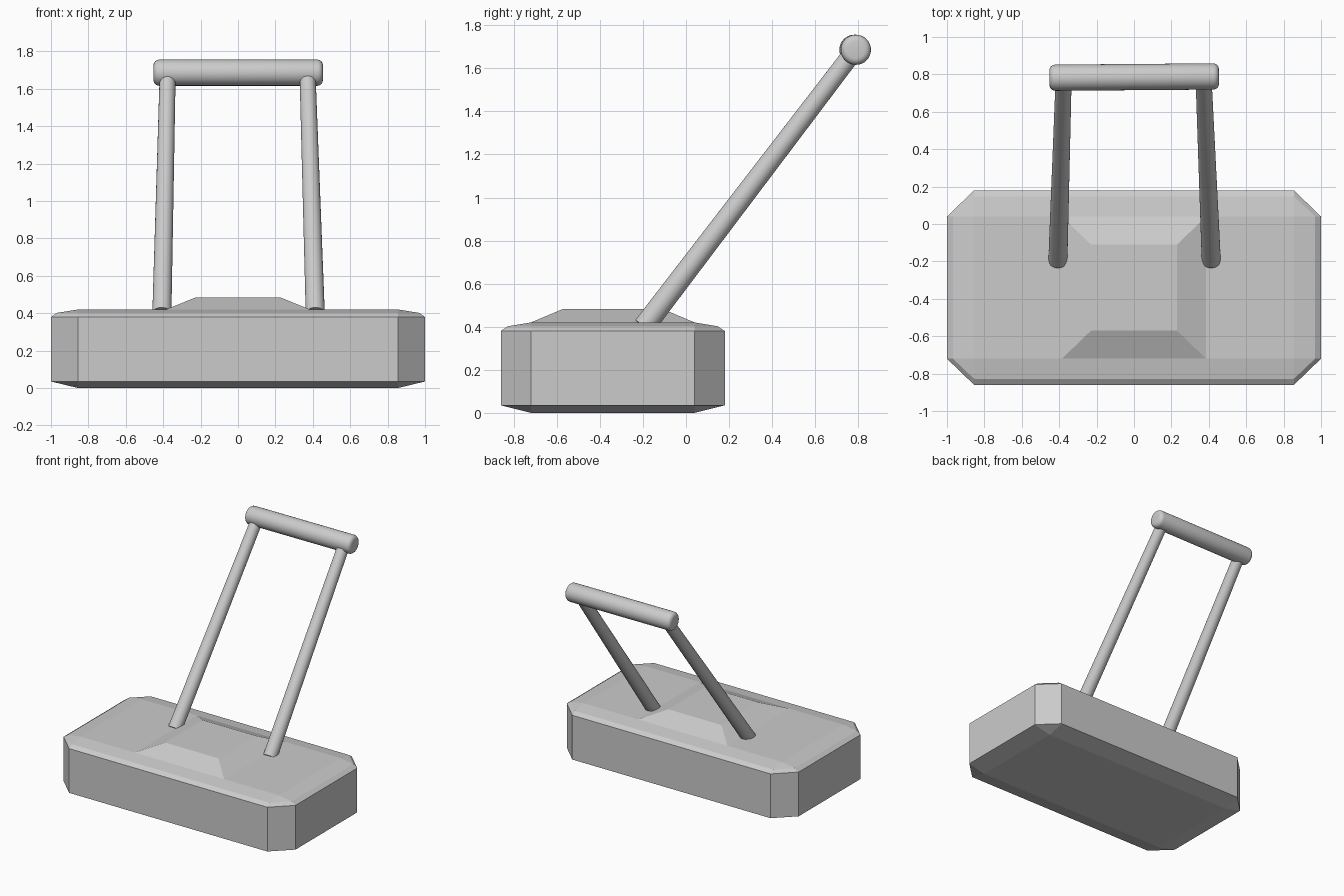
import bpy, bmesh, math
from mathutils import Vector

if "Cube" in bpy.data.objects:
    bpy.data.objects.remove(bpy.data.objects["Cube"])

YC = -0.34  # centre of the body in y


def finish(name, bm):
    bmesh.ops.recalc_face_normals(bm, faces=bm.faces)
    me = bpy.data.meshes.new(name)
    bm.to_mesh(me)
    bm.free()
    ob = bpy.data.objects.new(name, me)
    bpy.context.collection.objects.link(ob)
    return ob


def hull(name, rings):
    """Convex faceted solid; each ring is a quarter profile (x, y, z) mirrored four ways."""
    bm = bmesh.new()
    for x, y, z in rings:
        for sx in (-1, 1):
            for sy in (-1, 1):
                bm.verts.new((sx * x, YC + sy * y, z))
    bmesh.ops.convex_hull(bm, input=bm.verts[:])
    bmesh.ops.dissolve_limit(bm, angle_limit=math.radians(0.5),
                             verts=bm.verts[:], edges=bm.edges[:])
    return finish(name, bm)


def rod(name, a, b, profile, sides=32):
    """Smooth round rod from a to b; profile = (distance, radius), negative distance counts from b."""
    a, b = Vector(a), Vector(b)
    length = (b - a).length
    rot = (b - a).to_track_quat('Z', 'Y')
    bm = bmesh.new()
    loops = []
    for end, d, r in profile:
        t = length - d if end else d
        loops.append([bm.verts.new(a + rot @ Vector((r * math.cos(k), r * math.sin(k), t)))
                      for k in (2 * math.pi * i / sides for i in range(sides))])
    for lo, hi in zip(loops, loops[1:]):
        for i in range(sides):
            j = (i + 1) % sides
            bm.faces.new((lo[i], lo[j], hi[j], hi[i]))
    bm.faces.new(loops[0][::-1])
    bm.faces.new(loops[-1])
    ob = finish(name, bm)
    bpy.ops.object.select_all(action='DESELECT')
    ob.select_set(True)
    bpy.context.view_layer.objects.active = ob
    bpy.ops.object.shade_smooth_by_angle(angle=math.radians(40))
    return ob


# Chamfered body block
hull("body", [(0.855, 0.38, 0),
              (1, 0.38, 0.035), (0.855, 0.52, 0.035),
              (1, 0.38, 0.38), (0.855, 0.52, 0.38),
              (0.968, 0.38, 0.402), (0.855, 0.488, 0.402),
              (0.855, 0.38, 0.42)])

# Raised panel on top of the body
hull("top_panel", [(0.385, 0.38, 0.405), (0.385, 0.38, 0.42), (0.23, 0.23, 0.483)])

# Tapered handle arms
for name, x0, x1 in (("left_arm", -0.407, -0.377), ("right_arm", 0.413, 0.373)):
    rod(name, (x0, -0.195, 0.40), (x1, 0.752, 1.642), [(0, 0, 0.051), (1, 0, 0.043)])

# Grip bar with rounded ends
R, B = 0.07, 0.03
curve = [(B * (1 - math.sin(t)), R - B * (1 - math.cos(t)))
         for t in (math.pi / 2 * i / 4 for i in range(5))]
rod("grip_bar", (-0.452, 0.782, 1.686), (0.454, 0.789, 1.686),
    [(0, d, r) for d, r in reversed(curve)] + [(1, d, r) for d, r in curve])
